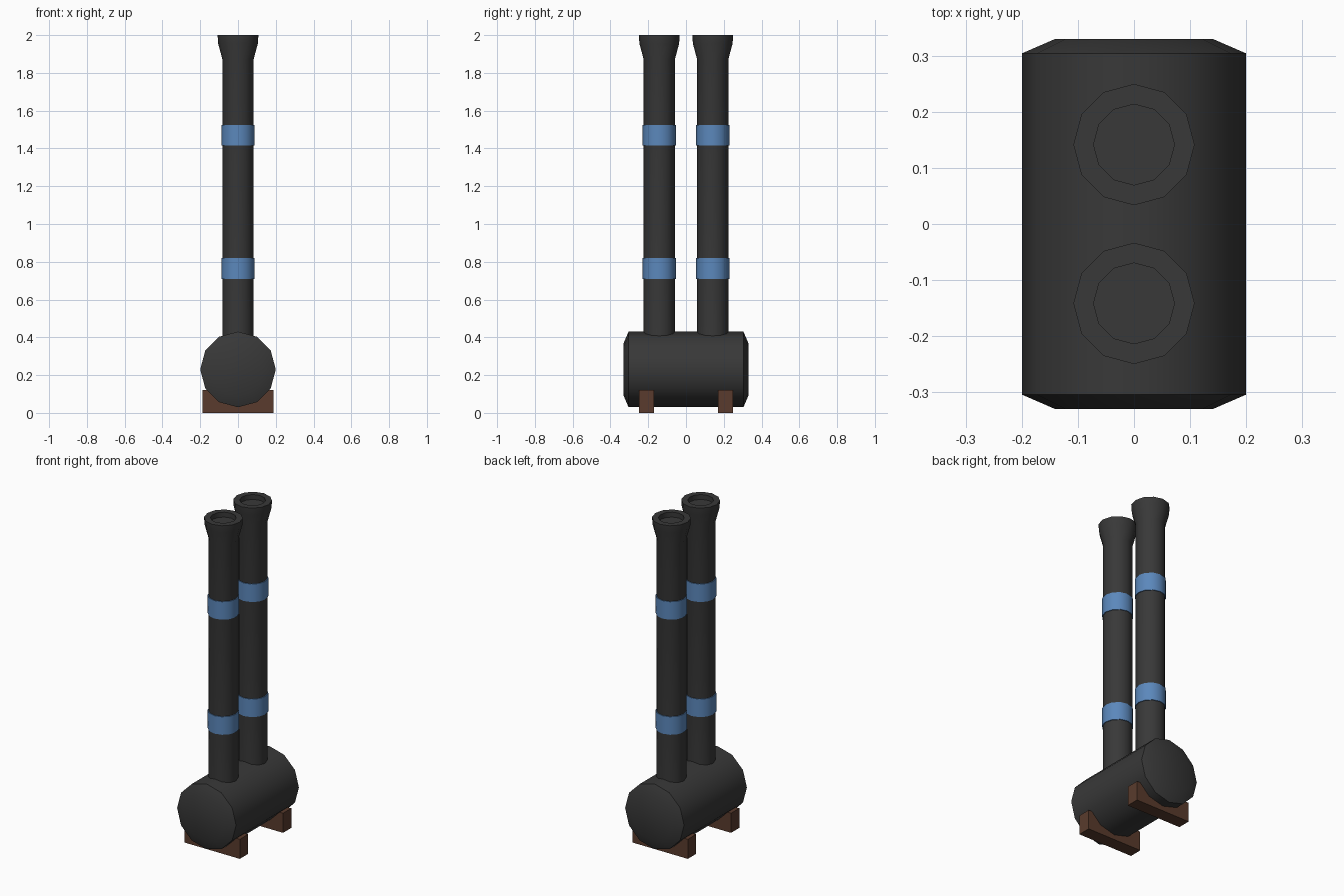
import bpy, bmesh, math
from mathutils import Matrix

if "Cube" in bpy.data.objects:
    bpy.data.objects.remove(bpy.data.objects["Cube"])

SIDES = 12


def material(name, rgb):
    m = bpy.data.materials.new(name)
    m.diffuse_color = (*rgb, 1)
    m.use_nodes = True
    m.node_tree.nodes["Principled BSDF"].inputs["Base Color"].default_value = m.diffuse_color
    return m


dark = material("dark_iron", (0.040, 0.040, 0.040))
blue = material("blue_band", (0.105, 0.245, 0.500))
brown = material("brown_wood", (0.100, 0.044, 0.026))


def finish(bm, name, mat, smooth=True):
    bmesh.ops.recalc_face_normals(bm, faces=bm.faces[:])
    mesh = bpy.data.meshes.new(name)
    bm.to_mesh(mesh)
    bm.free()
    mesh.materials.append(mat)
    ob = bpy.data.objects.new(name, mesh)
    bpy.context.collection.objects.link(ob)
    if smooth:
        bpy.ops.object.select_all(action='DESELECT')
        ob.select_set(True)
        bpy.context.view_layer.objects.active = ob
        bpy.ops.object.shade_smooth_by_angle(angle=math.radians(35))
    return ob


def lathe(name, profile, mat, matrix):
    """Sweep (radius, z) points around z, capping both ends."""
    bm = bmesh.new()
    rings = []
    for r, z in profile:
        rings.append([bm.verts.new((r * math.cos(a), r * math.sin(a), z))
                      for a in (2 * math.pi * i / SIDES for i in range(SIDES))])
    for lo, hi in zip(rings, rings[1:]):
        for i in range(SIDES):
            j = (i + 1) % SIDES
            bm.faces.new((lo[i], lo[j], hi[j], hi[i]))
    bm.faces.new(rings[0][::-1])
    bm.faces.new(rings[-1])
    bm.transform(matrix)
    return finish(bm, name, mat)


# Horizontal drum with bevelled ends
lathe("drum", [(0.14, -0.33), (0.20, -0.304), (0.20, 0.304), (0.14, 0.33)], dark,
      Matrix.Translation((0, 0, 0.23)) @ Matrix.Rotation(math.pi / 2, 4, 'X'))

for side, y in (("front", -0.1415), ("back", 0.1415)):
    place = Matrix.Translation((0, y, 0))
    # Upright pipe with flared, recessed mouth
    lathe(side + "_pipe",
          [(0.083, 0.36), (0.083, 1.873), (0.105, 1.955), (0.108, 2.0),
           (0.072, 2.0), (0.072, 1.97)], dark, place)
    # Blue bands
    for level, z in (("lower", 0.71), ("upper", 1.415)):
        lathe(f"{side}_{level}_band",
              [(0.083, z), (0.088, z), (0.088, z + 0.11), (0.083, z + 0.11)],
              blue, place)
    # Wooden support block
    bm = bmesh.new()
    bmesh.ops.create_cube(bm, size=1)
    bm.transform(Matrix.Translation((0, math.copysign(0.209, y), 0.06))
                 @ Matrix.Diagonal((0.374, 0.08, 0.12, 1)))
    finish(bm, side + "_support_block", brown, smooth=False)
